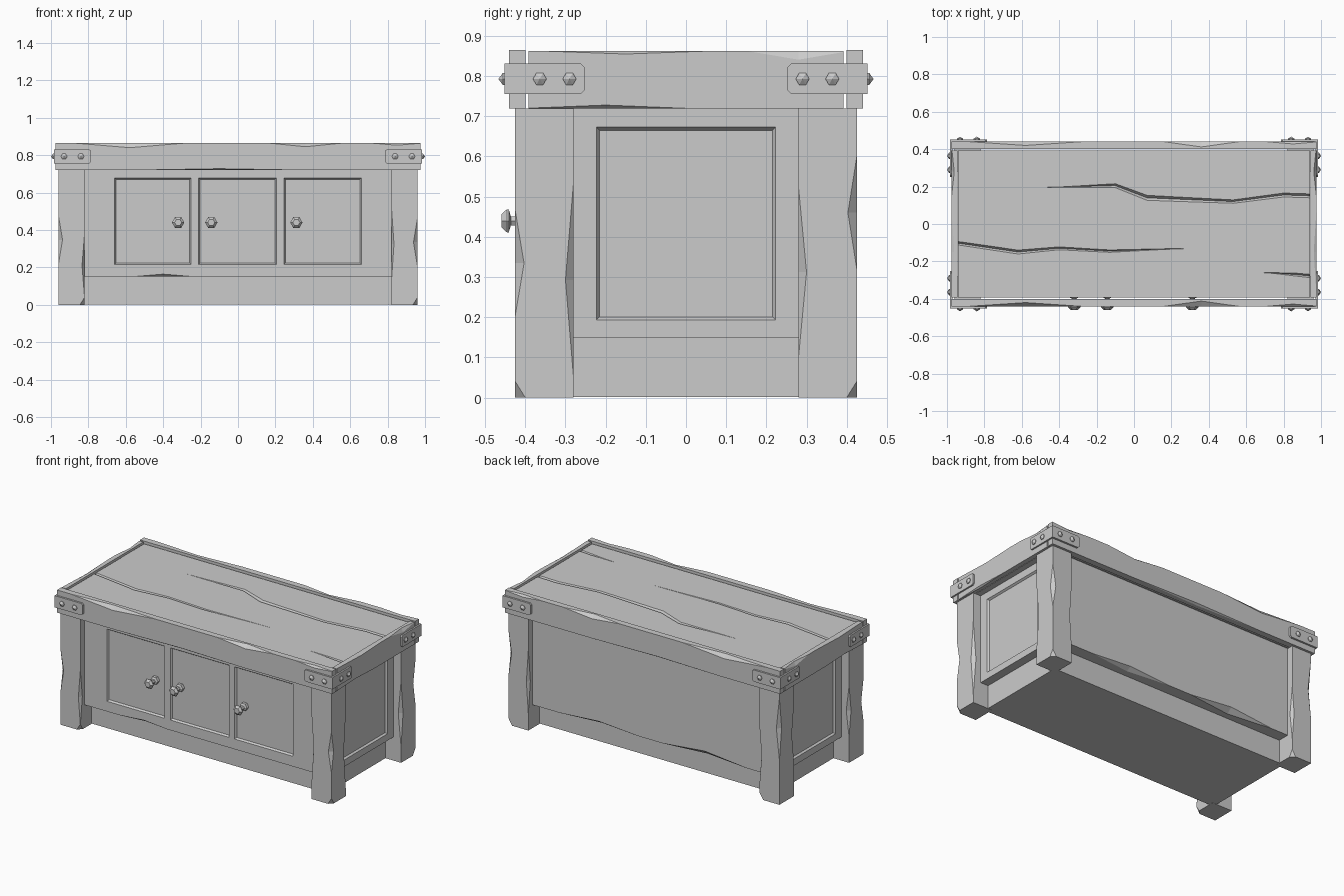
import bpy, bmesh, math, random
from mathutils import Vector

if "Cube" in bpy.data.objects:
    bpy.data.objects.remove(bpy.data.objects["Cube"])

random.seed(4)
SIGNS = [(sx, sy) for sx in (-1, 1) for sy in (-1, 1)]


def finish(name, bm):
    bmesh.ops.recalc_face_normals(bm, faces=bm.faces[:])
    me = bpy.data.meshes.new(name)
    bm.to_mesh(me)
    bm.free()
    ob = bpy.data.objects.new(name, me)
    bpy.context.collection.objects.link(ob)
    return ob


def add_hull(bm, pts):
    vs = [bm.verts.new(p) for p in pts]
    r = bmesh.ops.convex_hull(bm, input=vs)
    junk = {g for g in r["geom_interior"] if isinstance(g, bmesh.types.BMVert)}
    bmesh.ops.delete(bm, geom=list(junk), context='VERTS')


def hull(name, pts):
    bm = bmesh.new()
    add_hull(bm, pts)
    bmesh.ops.dissolve_limit(bm, angle_limit=0.01, verts=bm.verts[:], edges=bm.edges[:])
    return finish(name, bm)


def box(name, x0, x1, y0, y1, z0, z1):
    return hull(name, [(x, y, z) for x in (x0, x1) for y in (y0, y1) for z in (z0, z1)])


def diamond(c, sx, sy, sz):
    c = Vector(c)
    return [c + Vector(d) * s for d in ((sx, 0, 0), (0, sy, 0), (0, 0, sz)) for s in (1, -1)]


def cut(ob, cutter):
    m = ob.modifiers.new("cut", 'BOOLEAN')
    m.object, m.operation, m.solver = cutter, 'DIFFERENCE', 'EXACT'
    bpy.context.view_layer.objects.active = ob
    bpy.ops.object.modifier_apply(modifier=m.name)
    bpy.data.objects.remove(cutter)


def chip(ob, *dents):
    for d in dents:
        cut(ob, hull("chip_cutter", diamond(*d)))


# Legs with chipped outer edges and feet
for sx, sy in SIGNS:
    xs, ys = sorted((sx * .82, sx * .96)), sorted((sy * .28, sy * .425))
    leg = box("leg", *xs, *ys, 0, .72)
    r = random.uniform
    chip(leg, ((sx * .96, sy * .425, r(.3, .5)), .022, .022, r(.12, .22)),
         ((sx * .96, sy * .28, r(.25, .45)), .02, .02, r(.15, .25)),
         ((sx * .82, sy * .425, r(.2, .35)), .014, .02, r(.15, .22)),
         ((sx * (.96 if sx > 0 else .82), sy * .425, 0), .025, .025, .04))

# Recessed plinth
box("plinth", -.85, .85, -.31, .31, .001, .16)

# Cabinet body with chipped lower edges
body = box("cabinet_body", -.905, .905, -.385, .385, .15, .72)
chip(body, ((-.4, -.385, .15), .17, .02, .014), ((.35, .385, .15), .28, .03, .02),
     ((-.4, .385, .15), .3, .035, .03))


def recess(axis, side, u0, u1, z0, z1, face, depth=.012, slope=.008):
    pts = []
    for d, s in ((.01, -slope * .8), (-depth, slope)):
        for u in (u0 + s, u1 - s):
            for z in (z0 + s, z1 - s):
                w = side * (face + d)
                pts.append((u, w, z) if axis == 'y' else (w, u, z))
    cut(body, hull("recess_cutter", pts))


# Sunken door and side fields
for u0, u1 in ((-.66, -.25), (-.21, .205), (.245, .66)):
    recess('y', -1, u0, u1, .215, .678, .385)
for s in (-1, 1):
    recess('x', s, -.223, .223, .193, .673, .905)

# Six-sided knobs turned from a profile
for kx in (-.32, -.143, .312):
    bm = bmesh.new()
    prof = [(.026, -.365), (.026, -.392), (.013, -.398), (.013, -.436),
            (.033, -.441), (.033, -.446), (.019, -.459)]
    rings = [[bm.verts.new((kx + r * math.cos(i * math.pi / 3), y, .44 + r * math.sin(i * math.pi / 3)))
              for i in range(6)] for r, y in prof]
    for a, b in zip(rings, rings[1:]):
        for i in range(6):
            bm.faces.new((a[i], a[i - 1], b[i - 1], b[i]))
    bm.faces.new(rings[0])
    bm.faces.new(rings[-1])
    finish("door_knob", bm)

# Lid centre board with tapering cracks
lid = box("lid_board", -.94, .94, -.392, .392, .722, .852)


def crack(path, widths):
    bm = bmesh.new()
    rows = [[bm.verts.new((x, y + w * 1.5, .858)), bm.verts.new((x, y - w * 1.5, .858)),
             bm.verts.new((x, y, .852 - w * 1.4))] for (x, y), w in zip(path, widths)]
    for a, b in zip(rows, rows[1:]):
        for i in range(3):
            bm.faces.new((a[i], a[i - 1], b[i - 1], b[i]))
    bm.faces.new(rows[0])
    bm.faces.new(rows[-1])
    bmesh.ops.triangulate(bm, faces=bm.faces[:])
    cut(lid, finish("crack_cutter", bm))


crack([(-.5, .195), (-.1, .205), (.07, .14), (.53, .12), (.8, .155), (.96, .15)],
      [.001, .01, .012, .009, .01, .01])
crack([(-.96, -.1), (-.62, -.15), (-.4, -.13), (-.13, -.145), (.32, -.13)],
      [.009, .01, .008, .007, .001])
crack([(.69, -.26), (.86, -.27), (.96, -.28)], [.001, .008, .009])

# Lid rim boards, nicked along their edges
for s in (-1, 1):
    rim = box("lid_long_rim", -.975, .975, *sorted((s * .4, s * .44)), .72, .865)
    chip(rim, ((-.58, s * .44, .865), .3, .02, .025), ((.36, s * .44, .865), .2, .028, .02),
         ((.85, s * .44, .865), .14, .012, .012), ((-.1, s * .44, .72), .45, .012, .008))
    end = box("lid_end_rim", *sorted((s * .945, s * .975)), -.392, .392, .72, .863)
    chip(end, ((s * .975, .28, .863), .014, .13, .022), ((s * .975, -.15, .863), .014, .22, .008),
         ((s * .975, -.2, .72), .01, .2, .008))

# Corner straps: one plate along the front or back, one along the end
STRAP = [(0, .756), (0, .831), (.19, .831), (.2, .822), (.2, .765), (.19, .756)]
for sx, sy in SIGNS:
    hull("corner_strap_long", [(sx * (.985 - u), sy * y, z) for u, z in STRAP for y in (.436, .452)])
    hull("corner_strap_end", [(sx * x, sy * (.452 - u), z) for u, z in STRAP for x in (.970, .985)])
    # Pointed rivets
    for axis, u, face in (('y', .84, .452), ('y', .93, .452), ('x', .29, .985), ('x', .364, .985)):
        ring = [(u + .017 * math.cos(i * math.tau / 6), .793 + .017 * math.sin(i * math.tau / 6), h)
                for i in range(6) for h in (-.003, .004)] + [(u, .793, .015)]
        hull("rivet", [(sx * a, sy * (face + h), z) if axis == 'y' else (sx * (face + h), sy * a, z)
                       for a, z, h in ring])
